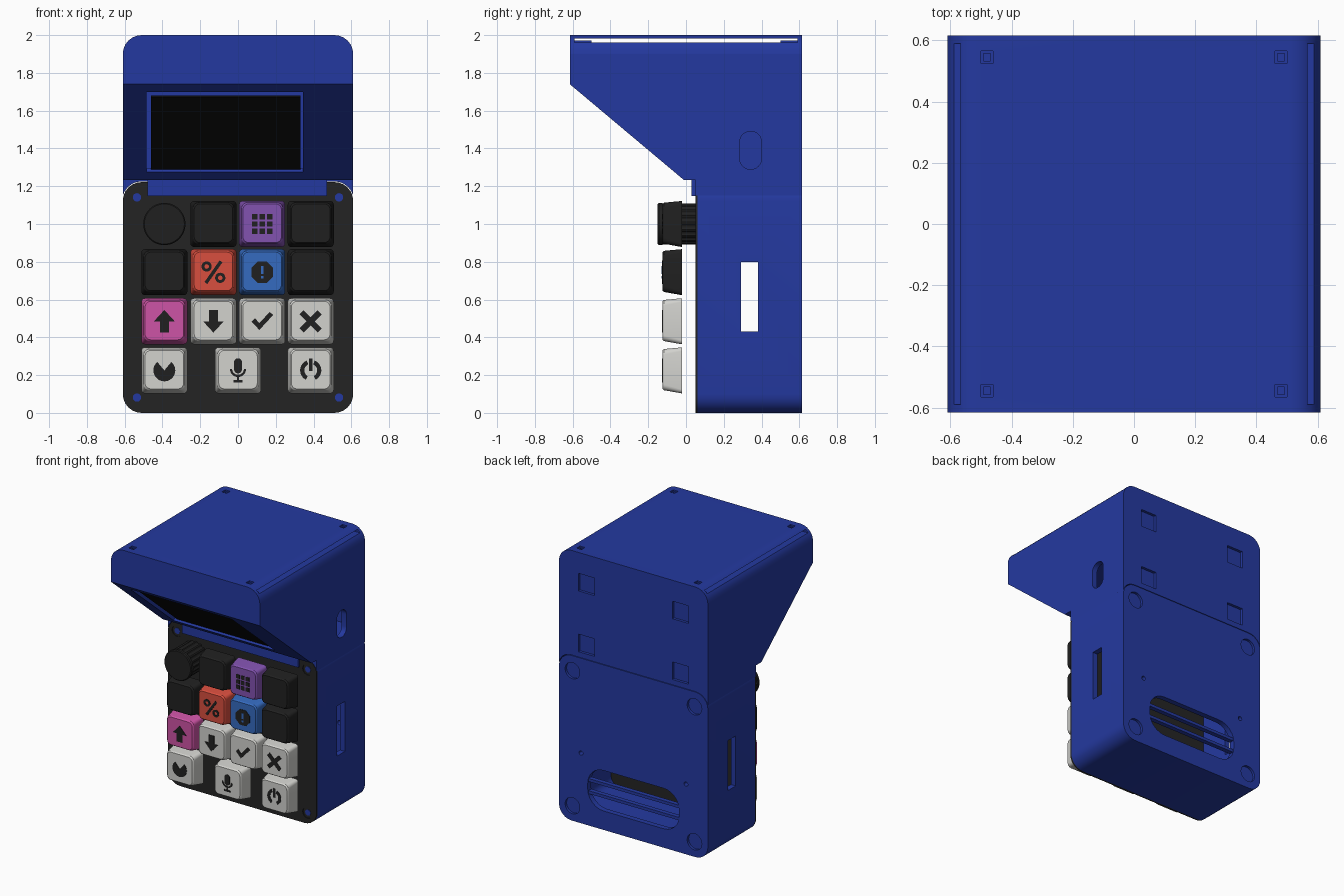
import bpy, bmesh
from math import sin, cos, pi, radians

if "Cube" in bpy.data.objects:
    bpy.data.objects.remove(bpy.data.objects["Cube"], do_unlink=True)


def material(name, code):
    rgb = [int(code[i:i + 2], 16) / 255 for i in (0, 2, 4)]
    col = [c / 12.92 if c < 0.04 else ((c + 0.055) / 1.055) ** 2.4 for c in rgb] + [1]
    m = bpy.data.materials.new(name)
    m.use_nodes = True
    m.diffuse_color = col
    m.node_tree.nodes["Principled BSDF"].inputs["Base Color"].default_value = col
    return m


BLUE = material("case blue", "2439A0")
BLACK = material("panel black", "242424")
DARK = material("key black", "202020")
GLASS = material("screen black", "101010")
RED = material("key red", "D84E3E")
PURPLE = material("key purple", "8252B0")
SKY = material("key blue", "356BC0")
PINK = material("key pink", "CE54A6")
WHITE = material("key white", "D2D2CE")


# ---- outlines (2D point lists) ----
def rounded(cx, cy, w, h, r, n=6):
    pts = []
    for q, (sx, sy) in enumerate([(1, 1), (-1, 1), (-1, -1), (1, -1)]):
        for i in range(n + 1):
            a = pi / 2 * (q + i / n)
            pts.append((cx + sx * (w / 2 - r) + r * cos(a), cy + sy * (h / 2 - r) + r * sin(a)))
    return pts


def bar(cx, cy, w, h, turn=0):
    c, s = cos(radians(turn)), sin(radians(turn))
    return [(cx + u * w / 2 * c - v * h / 2 * s, cy + u * w / 2 * s + v * h / 2 * c)
            for u, v in [(-1, -1), (1, -1), (1, 1), (-1, 1)]]


def disc(cx, cy, r, n=32):
    return [(cx + r * cos(2 * pi * i / n), cy + r * sin(2 * pi * i / n)) for i in range(n)]


def arc(cx, cy, r0, r1, a0, a1, n=16):
    angles = [radians(a0 + (a1 - a0) * i / n) for i in range(n + 1)]
    outer = [(cx + r1 * cos(a), cy + r1 * sin(a)) for a in angles]
    inner = [(cx + r0 * cos(a), cy + r0 * sin(a)) for a in reversed(angles)]
    return outer + (inner if r0 else [(cx, cy)])


# ---- solids ----
PLACE = {"x": lambda u, v, t: (t, u, v), "y": lambda u, v, t: (u, t, v), "z": lambda u, v, t: (u, v, t)}


def add_loft(bm, rings, axis):
    loops = [[bm.verts.new(PLACE[axis](u, v, t)) for u, v in pts] for pts, t in rings]
    for a, b in zip(loops, loops[1:]):
        for i in range(len(a)):
            j = (i + 1) % len(a)
            bm.faces.new((a[i], a[j], b[j], b[i]))
    bm.faces.new(loops[0])
    bm.faces.new(loops[-1])


def build(name, lofts, mat=None, axis="y"):
    bm = bmesh.new()
    for rings in lofts:
        add_loft(bm, rings, axis)
    bmesh.ops.recalc_face_normals(bm, faces=bm.faces)
    mesh = bpy.data.meshes.new(name)
    bm.to_mesh(mesh)
    bm.free()
    if mat:
        mesh.materials.append(mat)
    obj = bpy.data.objects.new(name, mesh)
    bpy.context.scene.collection.objects.link(obj)
    return obj


def prism(name, outline, lo, hi, mat=None, axis="y"):
    return build(name, [[(outline, lo), (outline, hi)]], mat, axis)


def cut(obj, outline, lo, hi, axis="y"):
    cutter = prism("cutter", outline, lo, hi, None, axis)
    cutter.hide_render = True
    mod = obj.modifiers.new("cut", "BOOLEAN")
    mod.operation, mod.solver, mod.object = "DIFFERENCE", "EXACT", cutter
    done = bpy.data.meshes.new_from_object(obj.evaluated_get(bpy.context.evaluated_depsgraph_get()))
    obj.modifiers.clear()
    obj.data = done
    bpy.data.objects.remove(cutter, do_unlink=True)


CASE_MID, CASE_H = 0.611, 1.222
corners = [(x, z) for x in (-1, 1) for z in (-1, 1)]

# Lower case: hollow shell with side slots, foot recesses and a vent
case = prism("lower_case", rounded(0, CASE_MID, 1.22, CASE_H, 0.1), 0.062, 0.615, BLUE)
cut(case, rounded(0, CASE_MID, 1.14, 1.142, 0.06), 0, 0.575)
cut(case, bar(0.335, 0.615, 0.09, 0.37), -1, 1, "x")
for x, z in corners:
    cut(case, disc(x * 0.5, CASE_MID + z * 0.5, 0.06), 0.597, 0.7)
for x in (-0.43, 0.43):
    cut(case, disc(x, 0.52, 0.016, 16), 0.55, 0.7)
cut(case, rounded(0, 0.29, 0.75, 0.3, 0.13), 0.5, 0.7)
for i, z in enumerate((0.245, 0.335)):
    prism(f"vent_bar_{i + 1}", bar(0, z, 0.74, 0.022), 0.578, 0.612, BLUE)

# Front panel with countersunk screws
panel = prism("front_panel", rounded(0, CASE_MID, 1.22, CASE_H, 0.1), 0.05, 0.062, BLACK)
for x, z in corners:
    spot = x * 0.535, CASE_MID + z * 0.53
    cut(panel, disc(*spot, 0.04), 0, 0.056)
    prism("panel_screw", disc(*spot, 0.022), 0.053, 0.06, BLUE)


# Head: hollow wedge sitting over the case
def slope(z, depth):
    return (-0.01 - (z - 1.232) * 1.19 + 0.645 * depth, z + 0.765 * depth)


head = prism("head", [(-0.615, 1.9), (-0.615, 1.74), (-0.01, 1.232), (0.05, 1.232),
                      (0.05, 1.13), (0.615, 1.13), (0.615, 1.9)], -0.61, 0.61, BLUE, "x")
cut(head, rounded(0, CASE_MID, 1.228, CASE_H + 0.008, 0.104), 0, 0.8)
cut(head, [(-0.575, 1.86), (-0.575, 1.745), (-0.008, 1.268), (0.575, 1.268), (0.575, 1.86)],
    -0.57, 0.57, "x")
cut(head, [slope(1.275, -0.1), slope(1.7, -0.1), slope(1.7, 0.06), slope(1.275, 0.06)],
    -0.485, 0.345, "x")
cut(head, rounded(0.342, 1.39, 0.115, 0.2, 0.055), 0.5, 0.7, "x")
for x in (-0.385, 0.385):
    for z in (1.33, 1.78):
        cut(head, bar(x, z, 0.13, 0.13), 0.595, 0.7)
prism("head_lip", bar(-0.005, 1.19, 0.95, 0.086), 0.03, 0.049, BLUE)
prism("screen", [slope(1.278, 0.015), slope(1.66, 0.015), slope(1.66, 0.028), slope(1.278, 0.028)],
      -0.46, 0.33, GLASS, "x")

# Lid with rounded shoulders, a thin side slit and square screw wells
lid_outline = [(-0.61, 1.9), (0.61, 1.9)] + rounded(0, 1.9, 1.22, 0.2, 0.0999)[1:13]
lid = prism("lid", lid_outline, -0.615, 0.615, BLUE)
cut(lid, bar(0, 1.972, 1.18, 0.02), -1, 1, "x")
for x, y in corners:
    cut(lid, bar(x * 0.48, y * 0.545, 0.04, 0.04), 1.99, 2.1, "z")
    cut(lid, bar(x * 0.48, y * 0.545, 0.024, 0.024), 1.94, 2.1, "z")
    prism("lid_spacer", bar(x * 0.5, y * 0.545, 0.07, 0.09), 1.955, 1.972, BLUE, "z")

# Ribbed knob
COLS, ROWS = (-0.39, -0.13, 0.128, 0.385), (1.0, 0.745, 0.485, 0.225)
ribs = [(COLS[0] + r * cos(a), ROWS[0] + r * sin(a))
        for a, r in ((2 * pi * i / 72, 0.108 if i % 4 < 2 else 0.101) for i in range(72))]
prism("knob_body", ribs, -0.13, 0.052, DARK)
build("knob_cap", [[(disc(COLS[0], ROWS[0], r, 48), y)
                    for r, y in ((0.106, -0.15), (0.112, -0.144), (0.112, -0.125))]], DARK)


# Keycaps and their raised symbols
def key(name, x, z, mat, symbol=()):
    rings = [(rounded(x, z + up, s, s, r, 5), y) for s, r, up, y in
             ((0.244, 0.02, 0, -0.02), (0.218, 0.03, 0.004, -0.116), (0.204, 0.03, 0.004, -0.125))]
    build(name + "_key", [rings], mat)
    if symbol:
        marks(name + "_symbol", x, z, symbol, -0.128, DARK)


def marks(name, x, z, shapes, front, mat):
    moved = [[(x + u, z + v) for u, v in shape] for shape in shapes]
    build(name, [[(m, front), (m, -0.123)] for m in moved], mat)


arrow = [(0, 0.06), (0.055, 0), (0.024, 0), (0.024, -0.06), (-0.024, -0.06), (-0.024, 0), (-0.055, 0)]
tick = [(-0.056, -0.002), (-0.038, 0.016), (-0.015, -0.01), (0.04, 0.05), (0.058, 0.033), (-0.015, -0.046)]
grid = [bar(u * 0.039, v * 0.039, 0.029, 0.029) for u in (-1, 0, 1) for v in (-1, 0, 1)]
ratio = [bar(0, 0, 0.14, 0.018, 55)] + [arc(s * -0.036, s * 0.03, 0.012, 0.027, a, a + 180)
                                        for s in (-1, 1) for a in (0, 180)]
cross = [bar(0, 0, 0.135, 0.03, a) for a in (45, -45)]
octagon = [arc(0, 0, 0, 0.062, 22.5, 337.5, 7)[:-1]]
mic = [rounded(0, 0.024, 0.042, 0.08, 0.0205), arc(0, 0.008, 0.031, 0.043, 180, 360),
       bar(0, -0.043, 0.012, 0.025), bar(0, -0.057, 0.05, 0.012)]
power = [arc(0, 0, 0.034, 0.056, -62, 68), arc(0, 0, 0.034, 0.056, 112, 242), bar(0, 0.03, 0.02, 0.066)]

key("top_inner", COLS[1], ROWS[0], DARK)
key("top_outer", COLS[3], ROWS[0], DARK)
key("middle_inner", COLS[0], ROWS[1], DARK)
key("middle_outer", COLS[3], ROWS[1], DARK)
key("grid", COLS[2], ROWS[0], PURPLE, grid)
key("ratio", COLS[1], ROWS[1], RED, ratio)
key("alert", COLS[2], ROWS[1], SKY, octagon)
marks("alert_mark", COLS[2], ROWS[1], [bar(0, 0.011, 0.014, 0.042), bar(0, -0.027, 0.014, 0.014)], -0.13, SKY)
key("up", COLS[0], ROWS[2], PINK, [arrow])
key("down", COLS[1], ROWS[2], WHITE, [[(-u, -v) for u, v in arrow]])
key("tick", COLS[2], ROWS[2], WHITE, [tick])
key("cross", COLS[3], ROWS[2], WHITE, cross)
key("wedge", COLS[0], ROWS[3], WHITE, [arc(0, 0, 0, 0.058, 130, 410, 28)])
key("microphone", 0, ROWS[3], WHITE, mic)
key("power", COLS[3], ROWS[3], WHITE, power)

# Smooth curved walls, keep edges sharp
bpy.ops.object.select_all(action="DESELECT")
for obj in bpy.context.scene.objects:
    if obj.type == "MESH":
        obj.select_set(True)
        bpy.context.view_layer.objects.active = obj
bpy.ops.object.shade_smooth_by_angle(angle=radians(25))
